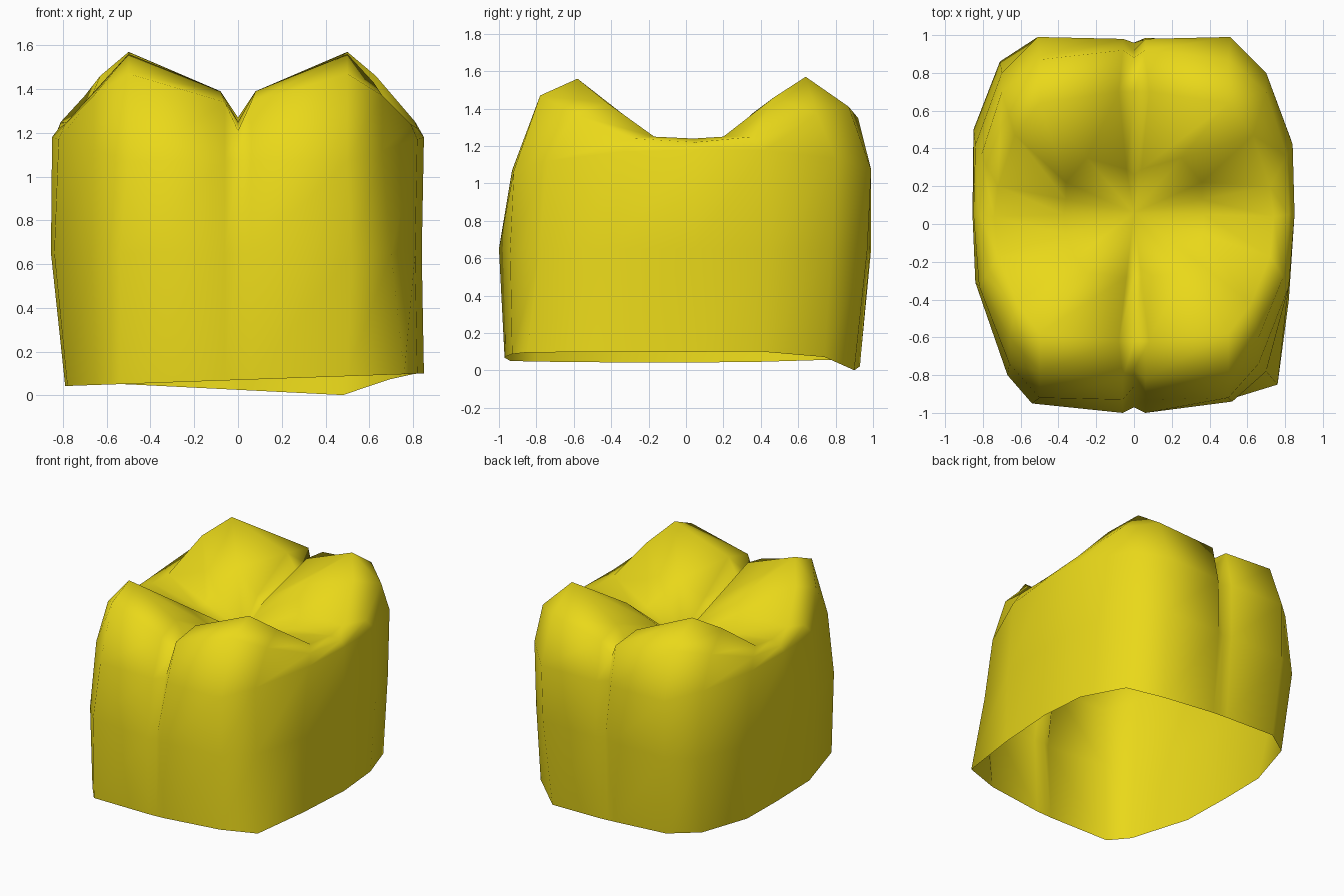
import bpy, bmesh

if "Cube" in bpy.data.objects:
    bpy.data.objects.remove(bpy.data.objects["Cube"])

# Half outlines, from the front groove round the side to the back groove (11 columns)
base_right = [(0, -.97), (.06, -.97), (.5, -.93), (.76, -.85), (.82, -.4), (.85, .05),
              (.82, .4), (.69, .74), (.48, .9), (.06, .93), (0, .93)]
base_left = [(0, -.97), (.06, -.97), (.54, -.94), (.65, -.8), (.78, -.35), (.79, .05),
             (.79, .4), (.68, .78), (.48, .92), (.06, .93), (0, .93)]
middle_right = [(0, -.97), (.06, -1), (.52, -.94), (.7, -.78), (.81, -.4), (.84, .05),
                (.83, .45), (.7, .78), (.51, .97), (.06, .985), (0, .96)]
middle_left = [(0, -.97), (.06, -1), (.54, -.95), (.67, -.8), (.84, -.31), (.855, .05),
               (.85, .5), (.71, .86), (.51, .99), (.06, .98), (0, .96)]
shoulder = [(0, -.86), (.06, -.93), (.5, -.92), (.66, -.74), (.82, -.33), (.85, .05),
            (.84, .42), (.7, .8), (.51, .99), (.06, .98), (0, .92)]
rim = [(0, -.77, 1.21), (.06, -.82, 1.34), (.5, -.78, 1.47), (.66, -.6, 1.37),
       (.79, -.28, 1.24), (.82, .05, 1.22), (.81, .36, 1.25), (.7, .7, 1.37),
       (.5, .87, 1.41), (.06, .92, 1.35), (0, .88, 1.24)]
crest = [(0, -.62, 1.25), (.08, -.62, 1.39), (.5, -.58, 1.56), (.62, -.42, 1.43),
         (.72, -.17, 1.25), (.74, .04, 1.24), (.72, .2, 1.25), (.63, .47, 1.46),
         (.5, .64, 1.57), (.08, .7, 1.39), (0, .7, 1.27)]
pit = (0, .06, 1.06)


def ring(right, left=None):
    """Full ring from a right half and a mirrored left half."""
    left = left or right
    return list(right) + [(-p[0],) + tuple(p[1:]) for p in left[-2:0:-1]]


def neck_height(x, y):
    """Wavy height of the open lower edge."""
    t = min(1, max(0, (y - .3) / .55))
    front = .07 + .035 * x
    back = .025 - .05 * x + max(0, x - .5) * .4
    return max(0, front * (1 - t) + back * t)


# Inner slopes run halfway to the pit; the back ones are steeper
slope = [tuple(a + (b - a) * .5 for a, b in zip(p, pit)) for p in crest]
slope[7] = (.36, .22, 1.24)
slope[8] = (.25, .35, 1.37)
slope[9] = (.04, .29, 1.24)
slope[10] = (0, .26, 1.18)

# Stacked rings: wall, shoulder, rim, cusp crest, inner slope
rings = [
    [(x, y, neck_height(x, y)) for x, y in ring(base_right, base_left)],
    [(x, y, .65) for x, y in ring(middle_right, middle_left)],
    [(x, y, 1.07 + .11 * max(0, abs(x) - .5) / .35) for x, y in ring(shoulder)],
    ring(rim),
    ring(crest),
    ring(slope),
]

bm = bmesh.new()
loops = [[bm.verts.new(p) for p in r] for r in rings]
n = len(loops[0])
for lo, hi in zip(loops, loops[1:]):
    for i in range(n):
        j = (i + 1) % n
        bm.faces.new((lo[i], lo[j], hi[j], hi[i]))

# Central pit
centre = bm.verts.new(pit)
for i in range(n):
    bm.faces.new((loops[-1][i], loops[-1][(i + 1) % n], centre))
for f in bm.faces:
    f.smooth = True

mesh = bpy.data.meshes.new("tooth_crown")
bm.to_mesh(mesh)
bm.free()
crown = bpy.data.objects.new("tooth_crown", mesh)
bpy.context.collection.objects.link(crown)

# Yellow gold
gold = bpy.data.materials.new("yellow_gold")
gold.diffuse_color = (.82, .69, .01, 1)
gold.use_nodes = True
gold.node_tree.nodes["Principled BSDF"].inputs["Base Color"].default_value = gold.diffuse_color
mesh.materials.append(gold)
